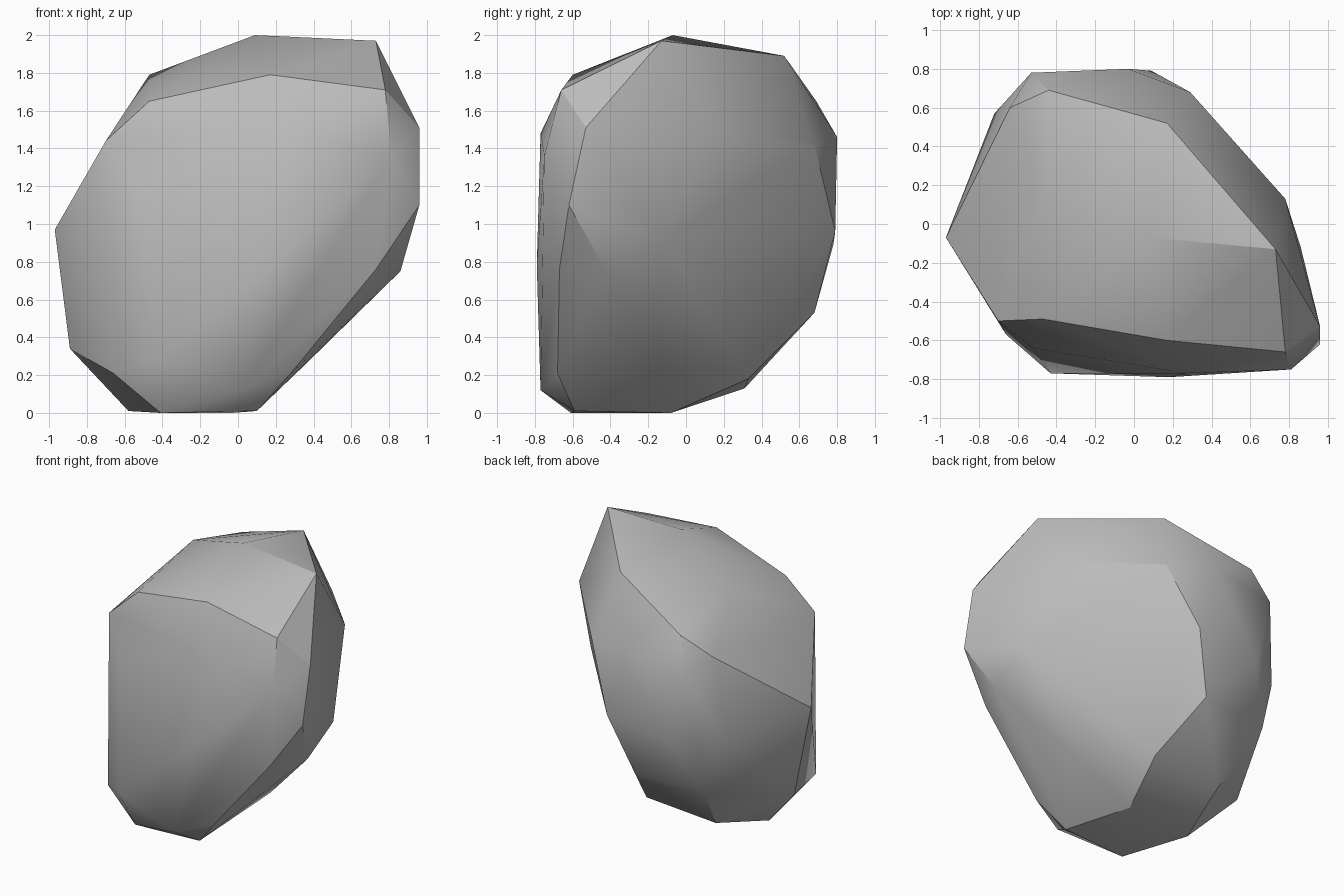
import bpy
import bmesh
import math

default_cube = bpy.data.objects.get("Cube")
if default_cube:
    bpy.data.objects.remove(default_cube, do_unlink=True)


def make_material(name, grey):
    """One flat colour for both the viewport and the render."""
    colour = (grey, grey, grey, 1)
    material = bpy.data.materials.new(name)
    material.use_nodes = True
    material.diffuse_color = colour
    shader = material.node_tree.nodes["Principled BSDF"]
    shader.inputs["Base Color"].default_value = colour
    shader.inputs["Roughness"].default_value = 0.9
    return material


def build_chiselled_solid(name, corner_groups, material, sharp_angle):
    """Wrap a tight shell around the corner points, given in hundredths."""
    bm = bmesh.new()
    for corners in corner_groups.values():
        for corner in corners:
            bm.verts.new([value / 100 for value in corner])
    hull = bmesh.ops.convex_hull(bm, input=bm.verts[:])
    loose = set(hull["geom_interior"]) | set(hull["geom_unused"])
    loose = [item for item in loose if isinstance(item, bmesh.types.BMVert)]
    bmesh.ops.delete(bm, geom=loose, context="VERTS")
    bmesh.ops.recalc_face_normals(bm, faces=bm.faces[:])

    mesh = bpy.data.meshes.new(name)
    bm.to_mesh(mesh)
    bm.free()
    mesh.materials.append(material)
    solid = bpy.data.objects.new(name, mesh)
    bpy.context.collection.objects.link(solid)

    # Soft facets with crisp chipped edges
    bpy.ops.object.select_all(action="DESELECT")
    solid.select_set(True)
    bpy.context.view_layer.objects.active = solid
    bpy.ops.object.shade_smooth_by_angle(angle=sharp_angle)
    return solid


# Corners of the boulder, grouped by the region they shape
boulder_corners = {
    "crown": [(9, -7, 200), (73, -13, 197), (17, 52, 189), (-47, 15, 179)],
    "brow": [(-70, -50, 144), (-47, -49, 165), (17, -60, 179), (78, -66, 171)],
    "front": [(27, -77, 148), (18, -79, 78), (81, -75, 136),
              (-52, -64, 120), (-43, -77, 28), (2, -77, 12)],
    "left_flank": [(96, -53, 151), (96, -62, 110), (78, 13, 151),
                   (86, -12, 91), (86, -42, 75), (73, -67, 76)],
    "back": [(29, 68, 142), (-3, 80, 146), (-53, 78, 139), (-44, 69, 165),
             (9, 79, 96), (-41, 78, 89), (-6, 68, 53), (-59, 63, 51)],
    "right_flank": [(-64, 60, 151), (-72, 57, 91), (-97, -7, 97),
                    (-89, 1, 34), (-66, -57, 21)],
    "base": [(-41, -61, 0), (10, -59, 1), (-3, -8, 0), (-58, -14, 1),
             (28, -68, 21), (36, -14, 26), (9, 33, 18), (-46, 31, 13)],
}

stone = make_material("stone_grey", 0.5)
build_chiselled_solid("boulder", boulder_corners, stone, math.radians(30))
